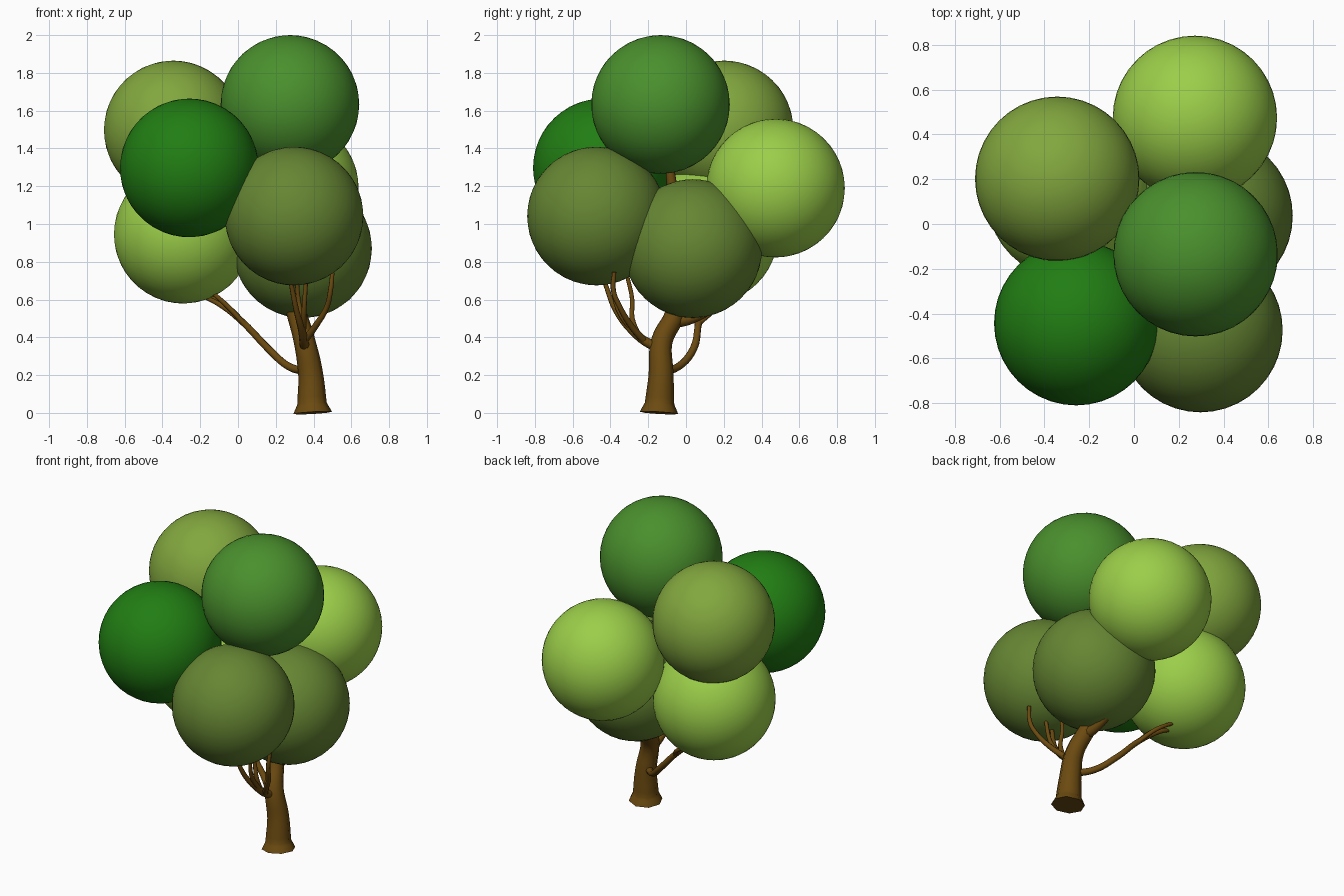
import bpy
import math


def material(name, hex_color):
    def lin(c):
        return c / 12.92 if c <= 0.04045 else ((c + 0.055) / 1.055) ** 2.4
    rgb = [lin(int(hex_color[i:i + 2], 16) / 255) for i in (0, 2, 4)]
    m = bpy.data.materials.new(name)
    m.diffuse_color = (*rgb, 1)
    return m


BARK = material("bark", "6b4a10")
LIME = material("lime_leaf", "9bce49")
LIGHT = material("light_leaf", "82a73e")
OLIVE = material("olive_leaf", "668633")
MID = material("mid_leaf", "4a902d")
DARK = material("dark_leaf", "217d13")


def foliage(name, center, mat, radius=0.367):
    bpy.ops.mesh.primitive_ico_sphere_add(subdivisions=4, radius=radius, location=center)
    ob = bpy.context.object
    ob.name = name
    ob.data.materials.append(mat)
    bpy.ops.object.shade_smooth()


def limb(name, points):
    """Tapered tube through points given as (x, y, z, radius)."""
    cu = bpy.data.curves.new(name, 'CURVE')
    cu.dimensions = '3D'
    cu.bevel_depth = 1.0
    cu.bevel_resolution = 2
    cu.resolution_u = 5
    cu.use_fill_caps = True
    sp = cu.splines.new('BEZIER')
    sp.bezier_points.add(len(points) - 1)
    for bp, (x, y, z, r) in zip(sp.bezier_points, points):
        bp.co = (x, y, z)
        bp.radius = r
        bp.handle_left_type = bp.handle_right_type = 'AUTO'
    ob = bpy.data.objects.new(name, cu)
    bpy.context.collection.objects.link(ob)
    cu.materials.append(BARK)
    bpy.ops.object.select_all(action='DESELECT')
    ob.select_set(True)
    bpy.context.view_layer.objects.active = ob
    bpy.ops.object.convert(target='MESH')
    bpy.ops.object.shade_smooth_by_angle(angle=math.radians(50))


# Foliage balls
foliage("foliage_top", (0.275, -0.135, 1.633), MID)
foliage("foliage_front_left", (-0.258, -0.443, 1.297), DARK)
foliage("foliage_back_left", (-0.343, 0.202, 1.498), LIGHT)
foliage("foliage_back_right", (0.272, 0.474, 1.19), LIME)
foliage("foliage_low_left", (-0.29, 0.12, 0.946), LIME)
foliage("foliage_front_right", (0.297, -0.474, 1.042), OLIVE)
foliage("foliage_low_right", (0.342, 0.036, 0.87), OLIVE)

# Trunk with flared foot
limb("trunk", [(0.395, -0.143, 0, 0.102), (0.392, -0.14, 0.05, 0.078),
               (0.385, -0.132, 0.2, 0.066), (0.352, -0.128, 0.38, 0.057),
               (0.312, -0.06, 0.52, 0.053), (0.25, -0.03, 0.72, 0.045),
               (0.2, -0.05, 1.0, 0.035), (0.2, -0.1, 1.4, 0.02)])

# Left branch and its twigs
limb("left_branch", [(0.36, -0.12, 0.22, 0.022), (0.27, -0.04, 0.245, 0.021),
                     (0.16, 0.04, 0.34, 0.02), (0.02, 0.07, 0.485, 0.018),
                     (-0.1, 0.11, 0.575, 0.014), (-0.2, 0.12, 0.625, 0.011)])
limb("left_twig_1", [(0.03, 0.07, 0.475, 0.014), (-0.04, 0.15, 0.55, 0.013),
                     (-0.16, 0.18, 0.63, 0.011)])
limb("left_twig_2", [(0.06, 0.06, 0.44, 0.014), (-0.05, 0.06, 0.56, 0.013),
                     (-0.14, 0.06, 0.64, 0.011)])

# Front branch fanning out into twigs
limb("front_branch", [(0.355, -0.12, 0.34, 0.03), (0.35, -0.2, 0.37, 0.025),
                      (0.34, -0.28, 0.43, 0.021), (0.31, -0.37, 0.54, 0.015),
                      (0.28, -0.43, 0.69, 0.012)])
limb("front_twig_right", [(0.35, -0.22, 0.38, 0.02), (0.41, -0.29, 0.46, 0.017),
                          (0.47, -0.35, 0.56, 0.014), (0.49, -0.385, 0.65, 0.013),
                          (0.5, -0.38, 0.745, 0.011)])
limb("front_twig_middle", [(0.345, -0.25, 0.4, 0.018), (0.335, -0.285, 0.5, 0.014),
                           (0.32, -0.285, 0.6, 0.012), (0.31, -0.31, 0.72, 0.011)])
limb("front_twig_inner", [(0.345, -0.27, 0.42, 0.016), (0.35, -0.36, 0.55, 0.013),
                          (0.36, -0.39, 0.7, 0.011)])

# Branches rising into the canopy
limb("back_branch", [(0.32, -0.08, 0.48, 0.035), (0.31, 0.03, 0.5, 0.028),
                     (0.3, 0.16, 0.58, 0.022), (0.28, 0.28, 0.8, 0.018),
                     (0.27, 0.4, 1.05, 0.012)])
limb("upper_left_branch", [(0.24, -0.03, 0.75, 0.025), (0.0, -0.15, 0.95, 0.02),
                           (-0.2, -0.35, 1.15, 0.012)])
